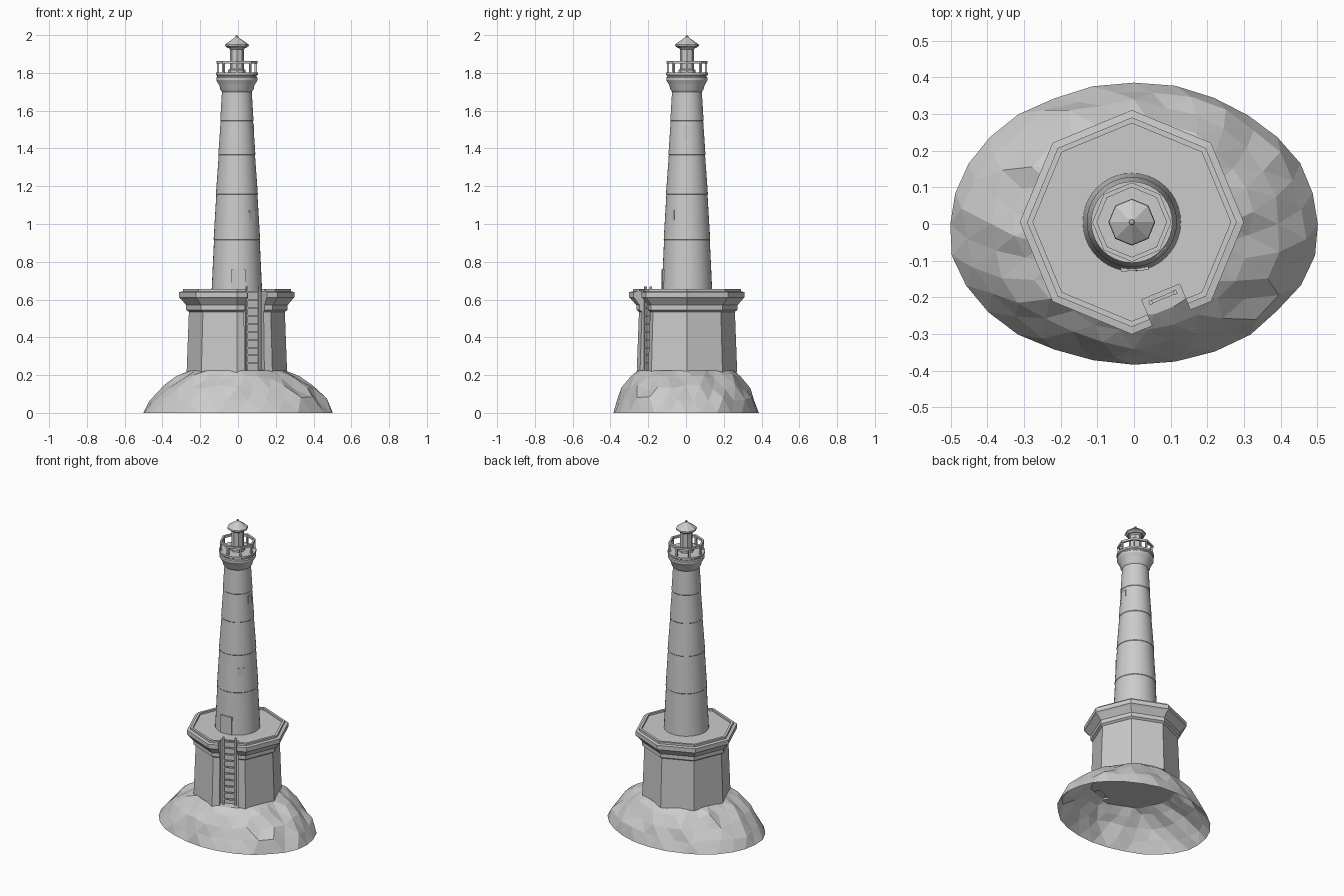
import bpy, bmesh, math, random
from mathutils import Vector, Matrix

if "Cube" in bpy.data.objects:
    bpy.data.objects.remove(bpy.data.objects["Cube"])

random.seed(4)
CX, CY = -0.006, 0.005          # axis of the building
C = Vector((CX, CY, 0))


def finish(name, bm, smooth=False):
    bmesh.ops.recalc_face_normals(bm, faces=bm.faces)
    me = bpy.data.meshes.new(name)
    bm.to_mesh(me)
    bm.free()
    ob = bpy.data.objects.new(name, me)
    bpy.context.collection.objects.link(ob)
    if smooth:
        bpy.ops.object.select_all(action='DESELECT')
        ob.select_set(True)
        bpy.context.view_layer.objects.active = ob
        bpy.ops.object.shade_smooth_by_angle(angle=math.radians(25))
    return ob


def lathe(name, profile, n, smooth=False, closed=False):
    """Revolve (radius, z) points; radius 0 makes a pole."""
    bm = bmesh.new()
    rings = []
    for r, z in profile:
        if r == 0:
            rings.append([bm.verts.new((CX, CY, z))] * n)
        else:
            rings.append([bm.verts.new((CX + r * math.cos(2 * math.pi * i / n),
                                        CY + r * math.sin(2 * math.pi * i / n), z)) for i in range(n)])
    pairs = list(zip(rings, rings[1:]))
    if closed:
        pairs.append((rings[-1], rings[0]))
    for a, b in pairs:
        for i in range(n):
            j = (i + 1) % n
            bm.faces.new(list(dict.fromkeys((a[i], a[j], b[j], b[i]))))
    return finish(name, bm, smooth)


def radial_box(bm, angle, dist, depth, width, z0, z1, side=0):
    """Box facing outward at an angle in degrees, centred at dist from the axis."""
    m = (Matrix.Translation(C) @ Matrix.Rotation(math.radians(angle), 4, 'Z')
         @ Matrix.Translation((dist, side, (z0 + z1) / 2))
         @ Matrix.Diagonal((depth, width, z1 - z0, 1)))
    bmesh.ops.create_cube(bm, size=1, matrix=m)


# Rock mound: open faceted shell with irregular elliptical rings
N = 28
bm = bmesh.new()
rings = []
for k, (rx, ry, z) in enumerate([(.505, .383, 0), (.46, .36, .07), (.395, .335, .135),
                                 (.32, .285, .19), (.25, .25, .225), (.19, .19, .228)]):
    ring = []
    for i in range(N):
        a = 2 * math.pi * (i + 0.5 * (k % 2)) / N
        s = 1 + (random.uniform(-.03, .03) if 0 < k < 4 else random.uniform(-.012, .012))
        dz = random.uniform(-.014, .014) if 0 < k < 4 else 0
        ring.append(bm.verts.new((rx * s * math.cos(a), ry * s * math.sin(a), z + dz)))
    rings.append(ring)
for k, (a, b) in enumerate(zip(rings, rings[1:])):
    for i in range(N):
        j = (i + 1) % N
        if k % 2 == 0:
            bm.faces.new((a[i], a[j], b[i]))
            bm.faces.new((a[j], b[j], b[i]))
        else:
            bm.faces.new((a[i], a[j], b[j]))
            bm.faces.new((a[i], b[j], b[i]))
finish("rock", bm)

# Octagonal pier with cornice and raised rim
base = lathe("octagonal_base", [(0, .215), (.266, .215), (.254, .535), (.268, .545), (.268, .57),
                                (.298, .605), (.306, .612), (.306, .64), (.286, .643), (.286, .656),
                                (.27, .656), (.27, .644), (0, .644)], 8)

# Ladder recess cut through the front-right face
LA = -67.5
bm = bmesh.new()
radial_box(bm, LA, .306, .2, .112, .1, .8)
cutter = finish("recess_cutter", bm)
cutter.hide_render = True
mod = base.modifiers.new("recess", 'BOOLEAN')
mod.object = cutter
mod.solver = 'EXACT'
bpy.context.view_layer.objects.active = base
bpy.ops.object.modifier_apply(modifier="recess")
bpy.data.objects.remove(cutter)

# Ladder
bm = bmesh.new()
for s in (-.036, .036):
    radial_box(bm, LA, .222, .012, .009, .225, .668, s)
for k in range(10):
    z = .262 + k * .042
    radial_box(bm, LA, .222, .009, .07, z - .004, z + .004)
finish("ladder", bm)

# Tapered tower of overlapping drums, flaring into the gallery
lathe("tower", [(.134, .64), (.121, .915), (.123, .918), (.109, 1.155), (.111, 1.158),
                (.096, 1.365), (.098, 1.368), (.086, 1.545), (.088, 1.548), (.079, 1.70),
                (.088, 1.712), (.093, 1.735), (.103, 1.75), (.109, 1.762), (.109, 1.775), (.104, 1.78),
                (.104, 1.785), (.111, 1.79), (.111, 1.802), (0, 1.802)], 40, True)

# Door and windows
bm = bmesh.new()
radial_box(bm, -86.5, .118, .03, .076, .64, .76)
finish("door", bm)
bm = bmesh.new()
radial_box(bm, -45, .102, .028, .04, 1.0, 1.075)
radial_box(bm, 0, .078, .028, .034, 1.445, 1.525)
finish("windows", bm)

# Octagonal gallery railing
lathe("gallery_rail", [(.108, 1.849), (.108, 1.863), (.095, 1.863), (.095, 1.849)], 8, closed=True)
bm = bmesh.new()
for k in range(8):
    radial_box(bm, 45 * k, .1, .011, .011, 1.80, 1.85)
finish("gallery_posts", bm)

# Lantern room and pointed roof with finial
lathe("lantern", [(.046, 1.80), (.046, 1.815), (.037, 1.82), (.037, 1.925), (.046, 1.935), (0, 1.935)], 8)
lathe("roof", [(0, 1.933), (.05, 1.933), (.064, 1.943), (.062, 1.951), (.008, 1.989),
               (.007, 1.996), (0, 2.0)], 8)
